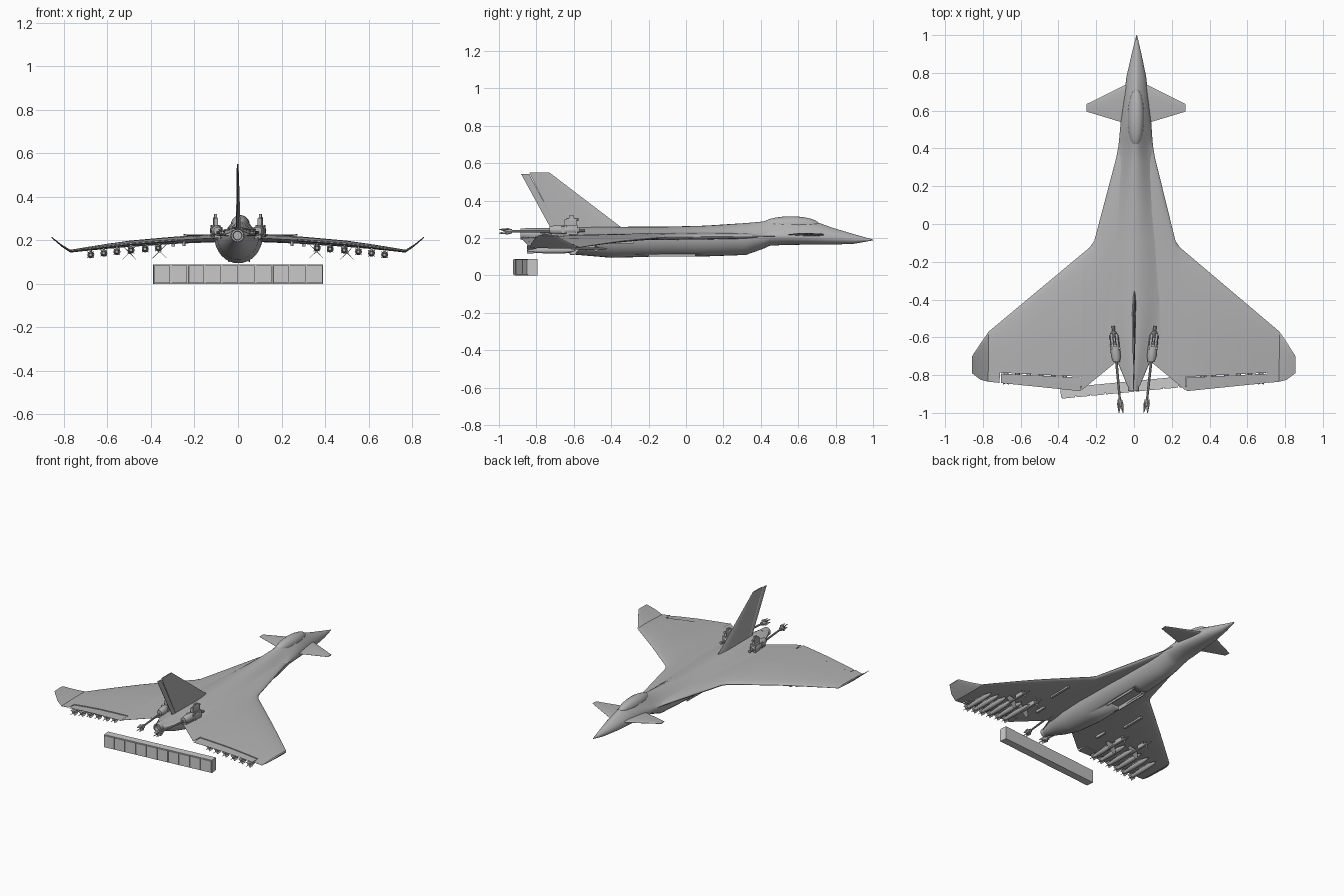
import bpy, bmesh, math
from mathutils import Matrix

if "Cube" in bpy.data.objects:
    bpy.data.objects.remove(bpy.data.objects["Cube"])

grey = bpy.data.materials.new("airframe_grey")
grey.diffuse_color = (.45, .45, .45, 1)
grey.use_nodes = True
grey.node_tree.nodes["Principled BSDF"].inputs["Base Color"].default_value = grey.diffuse_color
rack_grey = bpy.data.materials.new("rack_grey")
rack_grey.diffuse_color = (.72, .72, .72, 1)
rack_grey.use_nodes = True
rack_grey.node_tree.nodes["Principled BSDF"].inputs["Base Color"].default_value = rack_grey.diffuse_color


def skew(x, y):
    # the aircraft sits very slightly yawed over its launcher rack
    return x + 0.009 * (y + 0.6)


class Part:
    """Collects lofts, boxes and plates, then makes one object."""

    def __init__(self):
        self.v, self.f = [], []

    def loft(self, rings):
        b, n = len(self.v), len(rings[0])
        for r in rings:
            self.v += [tuple(p) for p in r]
        for i in range(len(rings) - 1):
            for j in range(n):
                k = (j + 1) % n
                a, c = b + i * n, b + (i + 1) * n
                self.f.append((a + j, a + k, c + k, c + j))
        self.f.append(tuple(range(b, b + n))[::-1])
        e = b + (len(rings) - 1) * n
        self.f.append(tuple(range(e, e + n)))
        return self

    def tube(self, x, z, profile, n=12):
        ang = [2 * math.pi * i / n for i in range(n)]
        return self.loft([[(x + r * math.cos(a), y, z + r * math.sin(a)) for a in ang]
                          for y, r in profile])

    def box(self, x0, x1, y0, y1, z0, z1):
        return self.loft([[(x0, y0, z), (x1, y0, z), (x1, y1, z), (x0, y1, z)] for z in (z0, z1)])

    def fins(self, x, z, outline, thick=0.002, count=4):
        # radial fins, outline given as (y, radius)
        for i in range(count):
            a = math.pi / 4 + i * 2 * math.pi / count
            c, s = math.cos(a), math.sin(a)
            self.loft([[(x + r * c - t * s, y, z + r * s + t * c) for y, r in outline]
                       for t in (-thick, thick)])
        return self

    def make(self, name, mirror=False, move=None, skewed=True, angle=35, mat=grey):
        v, f = list(self.v), list(self.f)
        if move:
            v = [move(*p) for p in v]
        if mirror:
            n = len(v)
            f += [tuple(i + n for i in q[::-1]) for q in f]
            v += [(-x, y, z) for x, y, z in v]
        if skewed:
            v = [(skew(x, y), y, z) for x, y, z in v]
        me = bpy.data.meshes.new(name)
        me.from_pydata(v, [], f)
        bm = bmesh.new()
        bm.from_mesh(me)
        bmesh.ops.recalc_face_normals(bm, faces=bm.faces)
        for q in bm.faces:
            q.smooth = True
        bm.to_mesh(me)
        bm.free()
        me.set_sharp_from_angle(angle=math.radians(angle))
        me.materials.append(mat)
        ob = bpy.data.objects.new(name, me)
        bpy.context.collection.objects.link(ob)
        return ob


def interp(table, x):
    for (a, p), (b, q) in zip(table, table[1:]):
        if x <= b:
            return p + (q - p) * (x - a) / (b - a)
    return table[-1][1]


def airfoil(x, le, te, z, thick, f0=0.0, f1=1.0):
    # closed chordwise section between chord fractions f0 and f1
    fr = [f0 + (f1 - f0) * t for t in (0, 0.015, 0.05, 0.12, 0.3, 0.6, 1)]

    def h(f):
        return 5 * thick * (.2969 * f ** .5 - .126 * f - .3516 * f**2 + .2843 * f**3 - .1036 * f**4) + .0005
    up = [(x, le + (te - le) * f, z + h(f)) for f in fr]
    lo = [(x, le + (te - le) * f, z - h(f)) for f in reversed(fr)]
    return up + lo


# fuselage: y, half width, upper half width, side z, top z, bottom z, blend to bell-shaped spine
stations = [(1.0, .002, .002, .19, .192, .188, 0), (.9, .026, .026, .193, .220, .170, 0),
            (.78, .052, .052, .2, .256, .165, 0), (.65, .068, .068, .205, .303, .165, .2),
            (.55, .08, .08, .208, .312, .164, .3), (.45, .086, .088, .21, .297, .160, .5),
            (.41, .086, .092, .21, .288, .142, .7), (.32, .09, .108, .212, .28, .110, 1),
            (.1, .1, .14, .213, .266, .102, 1), (-.1, .108, .17, .213, .261, .102, 1),
            (-.4, .11, .18, .215, .26, .095, 1), (-.6, .095, .14, .217, .257, .112, 1),
            (-.72, .075, .09, .22, .255, .144, .8), (-.86, .032, .032, .222, .252, .192, 0)]
rings = []
for y, w, wu, zs, zt, zb, m in stations:
    ring = []
    for i in range(25):
        a = math.pi * i / 24
        c, s = math.cos(a), math.sin(a)
        ex, ez = math.copysign(abs(c) ** 1.4, c), s
        bz = .5 + .5 * math.cos(math.pi * c)
        ring.append((wu * (ex + (c - ex) * m), y, zs + (zt - zs) * (ez + (bz - ez) * m)))
    for i in range(17):
        a = math.pi * (1 + i / 16)
        ring.append((w * math.cos(a), y, zs - .0005 + (zs - zb) * math.sin(a)))
    rings.append(ring)
fuselage = Part().loft(rings).make("fuselage")

# belly bay recess with raised rims
cutter = Part().box(-.044, .044, -.2, .05, .05, .128).make("bay_cutter")
cutter.hide_render = True
cutter.hide_viewport = True
cut = fuselage.modifiers.new("bay", 'BOOLEAN')
cut.object = cutter
cut.operation = 'DIFFERENCE'
Part().box(.044, .049, -.2, .05, .1, .128).make("bay_rims", mirror=True)

# engine nozzle
Part().tube(0, .222, [(-.82, .032), (-.885, .029), (-.885, .021), (-.85, .018)], 20).make("nozzle")

# canopy
can = []
for i in range(13):
    t = math.pi * (i + .03) / 12.06
    r = math.sin(t)
    can.append([(.044 * r * math.cos(a), .56 - .155 * math.cos(t), .27 + .046 * r * math.sin(a))
                for a in [2 * math.pi * k / 20 for k in range(20)]])
Part().loft(can).make("canopy")

# wings with strakes, elevon cut-outs in the trailing edge
LE = [(0, .42), (.09, .40), (.215, -.09), (.24, -.125), (.77, -.57)]
TE = [(0, -.70), (.08, -.72), (.28, -.885), (.77, -.835)]
ZC = [(0, .215), (.12, .21), (.3, .2), (.5, .184), (.65, .167), (.77, .15)]
TH = [(0, .04), (.22, .034), (.5, .028), (.77, .012)]


def wing_section(x, f0=None, hinge=False, gap=0.0, dz=0.0):
    le, te = interp(LE, x), interp(TE, x)
    f = (le - (interp([(.25, -.81), (.75, -.785)], x) - gap)) / (le - te)
    a, b = (f, 1.0) if f0 else (0.0, f if hinge else 1.0)
    return airfoil(x, le, te, interp(ZC, x) + dz, interp(TH, x), a, b)


xs = [(0, 0), (.09, 0), (.15, 0), (.215, 0), (.24, 0), (.274, 0), (.277, 1), (.4, 1), (.5, 1), (.6, 1),
      (.707, 1), (.71, 0), (.77, 0)]
Part().loft([wing_section(x, hinge=bool(h)) for x, h in xs]).make("wings", mirror=True, angle=40)
Part().loft([wing_section(x, f0=True, gap=.005, dz=-.003) for x in (.28, .4, .5, .6, .703)]).make(
    "elevons", mirror=True)

# upturned winglets
Part().loft([airfoil(.77, -.57, -.835, .15, .012), airfoil(.81, -.628, -.825, .176, .009),
             airfoil(.856, -.70, -.79, .214, .005)]).make("winglets", mirror=True)

# canards
Part().loft([airfoil(.03, .75, .525, .217, .016), airfoil(.262, .635, .595, .225, .005)]).make(
    "canards", mirror=True)


# tail fin and rudder, lofted upward
def fin_ring(le, te, z, w):
    return [(w * a, le + (te - le) * t, z) for t, a in
            [(0, 0), (.1, .6), (.35, 1), (1, .35), (1, -.35), (.35, -1), (.1, -.6)]]


Part().loft([fin_ring(-.33, -.685, .245, .011), fin_ring(-.73, -.838, .55, .004)]).make("tail_fin")
Part().loft([fin_ring(-.687, -.725, .255, .005), fin_ring(-.839, -.882, .543, .003)]).make("rudder")

# rear-facing guns on the wing roots


def gun_line(x, y, z):
    return x + .105 + (y + .6) * .1, y, z


gun = Part()
gun.tube(0, .243, [(-.57, .012), (-.59, .024), (-.70, .026), (-.73, .018)], 14)
gun.tube(0, .236, [(-.72, .007), (-.94, .006)], 10)
gun.tube(0, .236, [(-.93, .012), (-.945, .015), (-.965, .013), (-.97, .007)], 10)
gun.fins(0, .236, [(-.94, .004), (-.95, .022), (-1.0, .015), (-.975, .004)], .0025)
gun.make("tail_guns", mirror=True, move=gun_line)
mount = Part()
mount.box(-.014, .014, -.72, -.6, .205, .225)
mount.box(-.02, .02, -.64, -.58, .215, .27)
mount.box(-.009, .009, -.65, -.585, .265, .3)
mount.box(-.006, .006, -.625, -.6, .29, .32)
mount.box(-.027, .027, -.665, -.65, .225, .262)
mount.tube(0, .3, [(-.64, .008), (-.575, .008)], 8)
mount.tube(0, .24, [(-.58, .007), (-.54, .009)], 8)
mount.make("gun_mounts", mirror=True, move=gun_line)

# underwing bombs on pylons
bombs = Part()
for x in (.365, .425, .49, .555, .615, .675):
    z, y = interp(ZC, x) - .03, -.72
    bombs.tube(x, z, [(y + .13, .002), (y + .11, .009), (y + .07, .015), (y - .03, .016),
                      (y - .1, .011), (y - .125, .007)])
    bombs.fins(x, z, [(y - .075, .01), (y - .1, .021), (y - .13, .021), (y - .125, .006)], .0015)
    bombs.box(x - .004, x + .004, y - .03, y + .06, z + .01, z + .032)
bombs.make("underwing_bombs", mirror=True)

# slim cross-finned missiles ahead of the bombs
missiles = Part()
for x, y, z in ((.5, -.52, .143), (.36, -.57, .15)):
    missiles.tube(x, z, [(y + .1, .001), (y + .08, .006), (y - .1, .007)], 10)
    missiles.fins(x, z, [(y - .05, .005), (y - .075, .045), (y - .1, .045), (y - .1, .005)], .001)
    missiles.fins(x, z, [(y + .06, .005), (y + .035, .026), (y + .03, .005)], .001)
    missiles.box(x - .003, x + .003, y - .04, y + .04, z + .004, z + .04)
missiles.make("slim_missiles", mirror=True)

# empty pylons
Part().box(.292, .308, -.45, -.28, .172, .2).box(.242, .254, -.66, -.58, .175, .2).make(
    "empty_pylons", mirror=True)

# launcher rack: ten-cell box behind the tail
rack = Part().box(-.39, .39, -.024, .026, 0, .088)
for i in range(10):
    c = -.351 + i * .078
    rack.box(c - .035, c + .035, -.031, -.02, .004, .084)
rack_ob = rack.make("launcher_rack", skewed=False, mat=rack_grey)
rack_ob.data.transform(Matrix.Translation((0, -.857, 0)) @ Matrix.Rotation(.095, 4, 'Z'))
